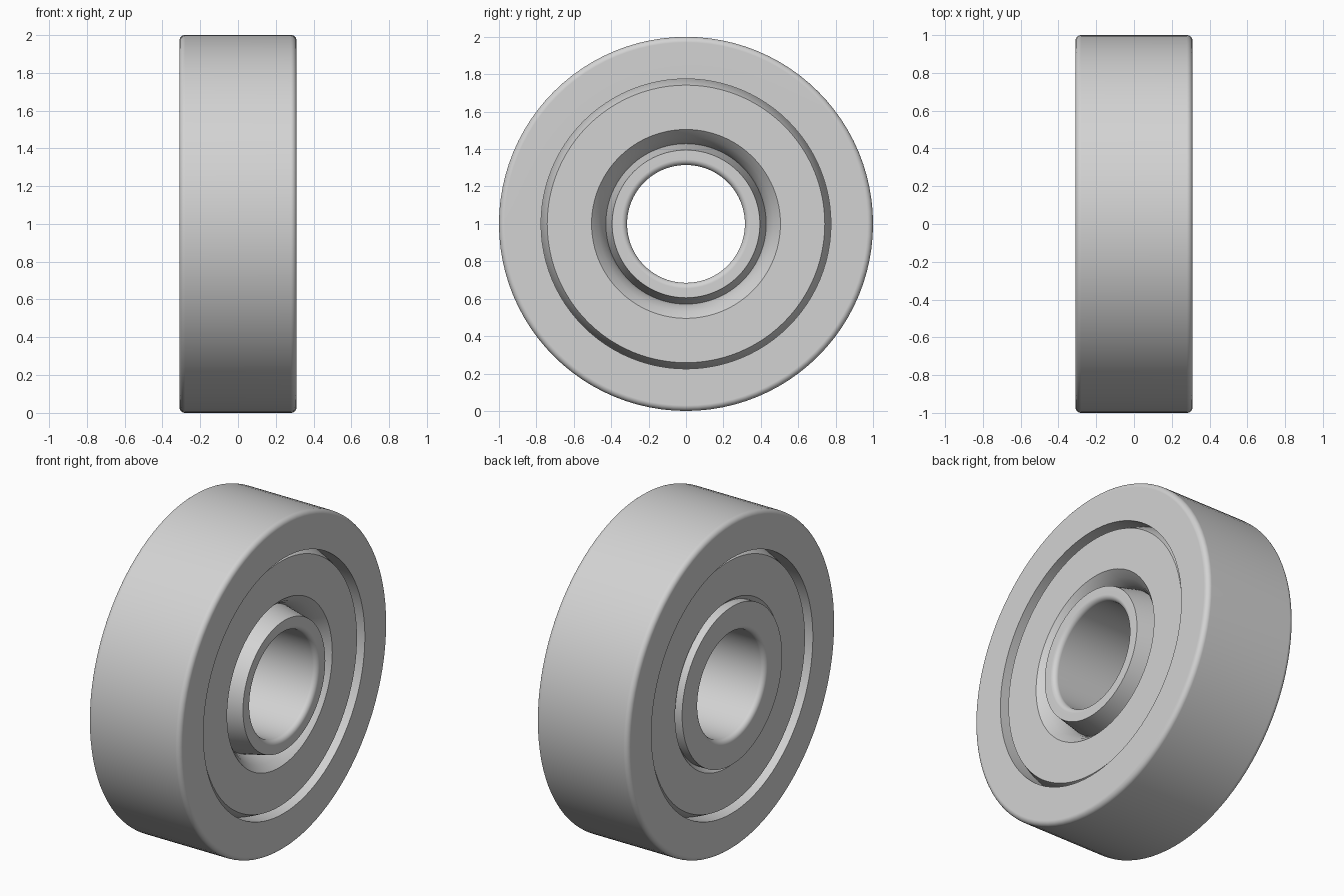
import bpy, bmesh, math

cube = bpy.data.objects.get("Cube")
if cube:
    bpy.data.objects.remove(cube, do_unlink=True)

SEGMENTS = 96
HALF = 0.31      # half width of the two races
FACE = 0.28      # half width of the recessed middle ring

steel = bpy.data.materials.new("grey_steel")
steel.use_nodes = True
color = (0.65, 0.65, 0.65, 1)
steel.diffuse_color = color
steel.node_tree.nodes["Principled BSDF"].inputs["Base Color"].default_value = color


def fillet(x, r, size, start, end, steps=6):
    """Arc of (x, radius) points around a corner centre, angles in degrees."""
    angles = [math.radians(start + (end - start) * i / steps) for i in range(steps + 1)]
    return [(x + size * math.cos(a), r + size * math.sin(a)) for a in angles]


def mirrored(points):
    """The same points on the other side, in reverse order."""
    return [(-x, r) for x, r in reversed(points)]


def revolve(name, profile):
    """Turn a closed (x, radius) profile around the horizontal axle."""
    bm = bmesh.new()
    rings = []
    for i in range(SEGMENTS):
        a = math.tau * i / SEGMENTS
        rings.append([bm.verts.new((x, r * math.sin(a), r * math.cos(a))) for x, r in profile])
    n = len(profile)
    for i, ring in enumerate(rings):
        following = rings[(i + 1) % SEGMENTS]
        for j in range(n):
            k = (j + 1) % n
            bm.faces.new((ring[j], ring[k], following[k], following[j]))
    bmesh.ops.recalc_face_normals(bm, faces=bm.faces)
    mesh = bpy.data.meshes.new(name)
    bm.to_mesh(mesh)
    bm.free()
    mesh.materials.append(steel)
    obj = bpy.data.objects.new(name, mesh)
    bpy.context.collection.objects.link(obj)
    obj.location.z = 1
    bpy.ops.object.select_all(action="DESELECT")
    obj.select_set(True)
    bpy.context.view_layer.objects.active = obj
    bpy.ops.object.shade_smooth_by_angle(angle=math.radians(30))
    weighted = obj.modifiers.new("flat_faces", "WEIGHTED_NORMAL")
    weighted.keep_sharp = True
    return obj


# Outer race: rounded rim, plain bore
rim = fillet(HALF - 0.03, 0.97, 0.03, 0, 90)
revolve("outer_race", [(HALF, 0.775)] + rim + mirrored(rim) + [(-HALF, 0.775)])

# Inner race: rounded bore, outside widening into a shoulder at one end
bore = fillet(HALF - 0.03, 0.345, 0.03, 270, 360)
shoulder = [(HALF, 0.395), (0, 0.463), (-0.08, 0.48), (-HALF, 0.48)]
revolve("inner_race", bore + shoulder + mirrored(bore))

# Middle ring: recessed flat faces with sloping edges that meet both races
side = [(0.13, 0.42), (0.19, 0.44), (0.24, 0.468), (FACE, 0.505),
        (FACE, 0.742), (0.19, 0.785)]
revolve("middle_ring", side + mirrored(side))
